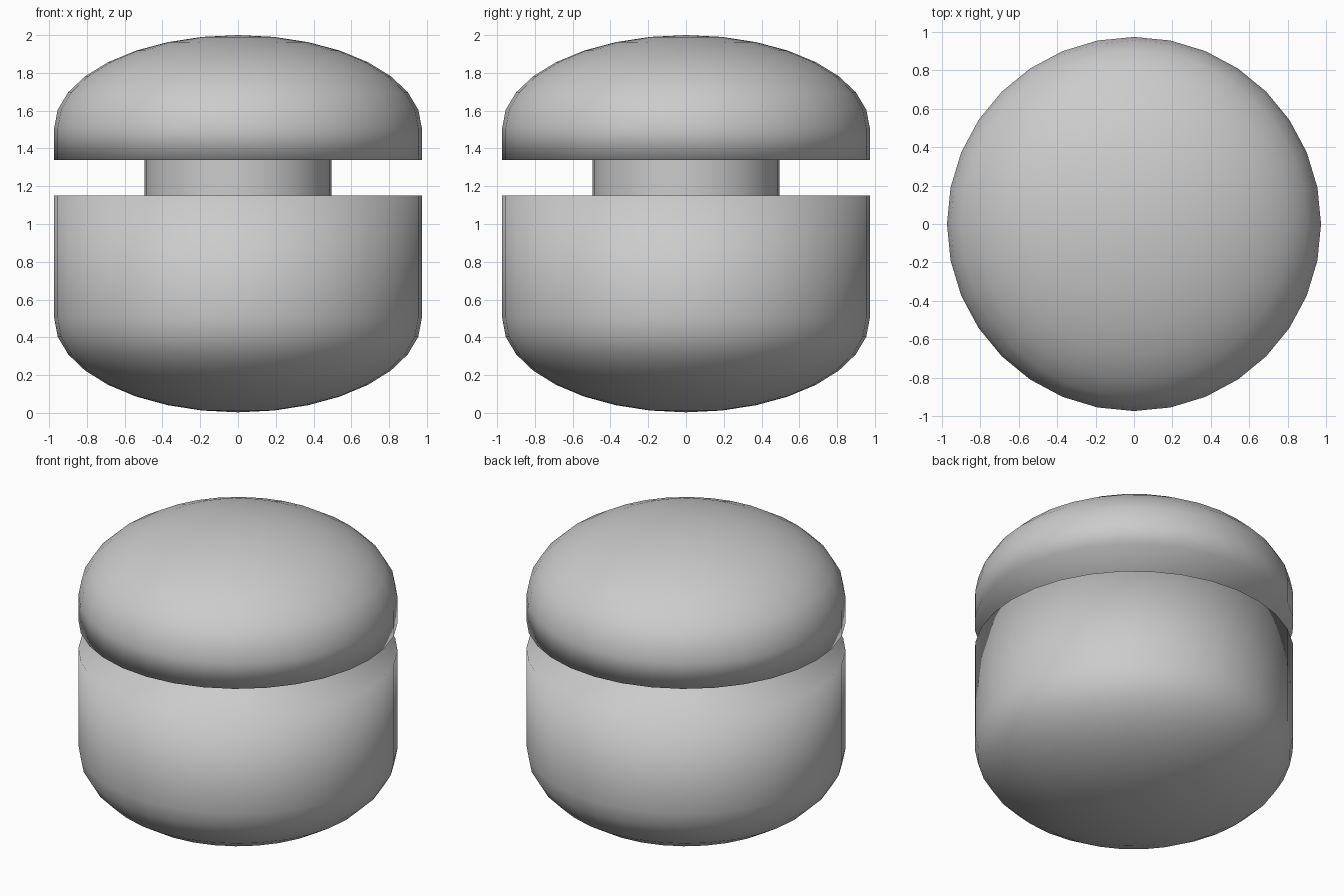
import bpy, bmesh, math

if "Cube" in bpy.data.objects:
    bpy.data.objects.remove(bpy.data.objects["Cube"])

SEGMENTS = 32
RADIUS = 0.973


def revolve(name, profile):
    """Spin a (radius, z) profile about z into a closed smooth solid."""
    bm = bmesh.new()
    verts = [bm.verts.new((r, 0, z)) for r, z in profile]
    edges = [bm.edges.new(pair) for pair in zip(verts, verts[1:])]
    bmesh.ops.spin(bm, geom=verts + edges, cent=(0, 0, 0), axis=(0, 0, 1),
                   angle=2 * math.pi, steps=SEGMENTS, use_duplicate=False)
    bmesh.ops.remove_doubles(bm, verts=bm.verts, dist=1e-4)
    # close the open flat rim with one face
    rim = [e for e in bm.edges if e.is_boundary]
    bmesh.ops.contextual_create(bm, geom=rim)
    bmesh.ops.recalc_face_normals(bm, faces=bm.faces)
    for f in bm.faces:
        f.smooth = True
    mesh = bpy.data.meshes.new(name)
    bm.to_mesh(mesh)
    bm.free()
    obj = bpy.data.objects.new(name, mesh)
    bpy.context.collection.objects.link(obj)
    return obj


def dome(centre_z, height):
    """Quarter ellipse from the pole to the widest ring."""
    return [(RADIUS * math.sin(k * math.pi / 16),
             centre_z + height * math.cos(k * math.pi / 16)) for k in range(9)]


# Rounded lower body and domed cap, each with a straight wall and flat rim
revolve("lower_body", dome(0.50, -0.497) + [(RADIUS, 1.15)])
revolve("top_cap", dome(1.51, 0.49) + [(RADIUS, 1.34)])

# Narrow neck joining the two
bpy.ops.mesh.primitive_cylinder_add(vertices=SEGMENTS, radius=0.496, depth=0.19,
                                    location=(0, 0, 1.245))
neck = bpy.context.object
neck.name = "neck"
bpy.ops.object.shade_smooth_by_angle(angle=math.radians(40))
